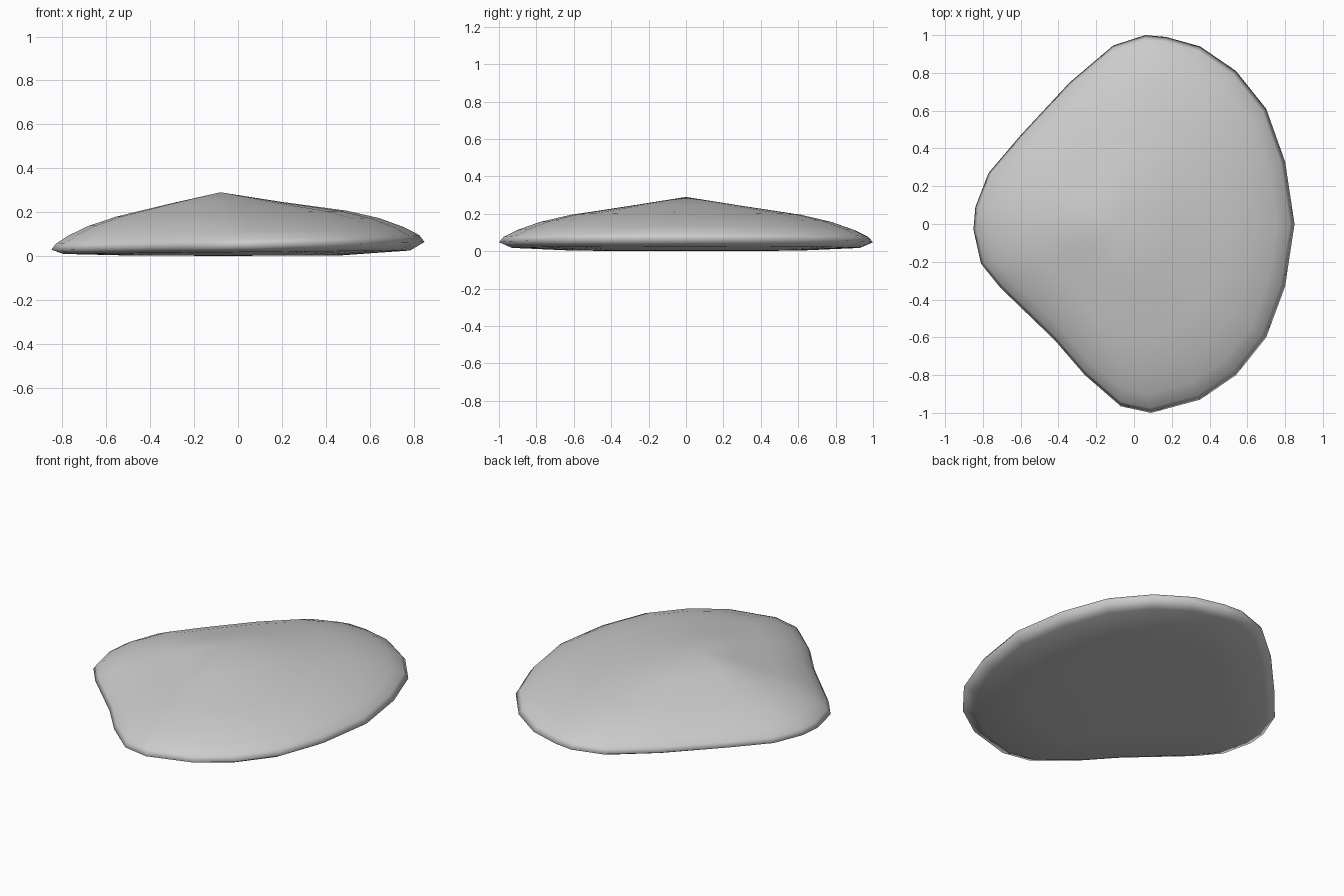
import bpy
import bmesh

cube = bpy.data.objects.get("Cube")
if cube:
    bpy.data.objects.remove(cube, do_unlink=True)

# Plan outline of the stone, counter-clockwise from the +x side
OUTLINE = [(.85, 0), (.80, .33), (.70, .61), (.54, .81), (.35, .94), (.17, .99),
           (.06, 1), (-.11, .945), (-.34, .75), (-.60, .47), (-.77, .27), (-.84, .09),
           (-.85, -.03), (-.81, -.21), (-.71, -.335), (-.56, -.48), (-.42, -.615),
           (-.26, -.80), (-.07, -.965), (.09, -1), (.35, -.93), (.54, -.80),
           (.70, -.60), (.80, -.33)]
PEAK_X = -.08

# Rings from the underside to the crown: scale, height, sideways tilt
RINGS = [(.6, .003, 0), (.93, .017, .01), (1, .046, .021), (.975, .075, .024),
         (.9, .112, .025), (.78, .155, .026), (.62, .193, .026), (.3, .243, .016)]


def add_ring(bm, scale, height, tilt):
    verts = []
    for x, y in OUTLINE:
        px = PEAK_X + (x - PEAK_X) * scale
        verts.append(bm.verts.new((px, y * scale, height + tilt * px)))
    return verts


def add_cap(bm, ring, height):
    tip = bm.verts.new((PEAK_X, 0, height))
    for a, b in zip(ring, ring[1:] + ring[:1]):
        bm.faces.new((a, b, tip))


# Loft the stone and close it above and below
bm = bmesh.new()
rings = [add_ring(bm, *r) for r in RINGS]
for low, high in zip(rings, rings[1:]):
    for i in range(len(low)):
        j = (i + 1) % len(low)
        bm.faces.new((low[i], low[j], high[j], high[i]))
add_cap(bm, rings[0], 0)
add_cap(bm, rings[-1], .29)
bmesh.ops.recalc_face_normals(bm, faces=bm.faces)
for face in bm.faces:
    face.smooth = True
mesh = bpy.data.meshes.new("flat_stone")
bm.to_mesh(mesh)
bm.free()
stone = bpy.data.objects.new("flat_stone", mesh)
bpy.context.collection.objects.link(stone)

# Plain grey stone colour
grey = bpy.data.materials.new("stone_grey")
grey.use_nodes = True
colour = (.6, .6, .6, 1)
grey.diffuse_color = colour
grey.node_tree.nodes["Principled BSDF"].inputs["Base Color"].default_value = colour
mesh.materials.append(grey)
